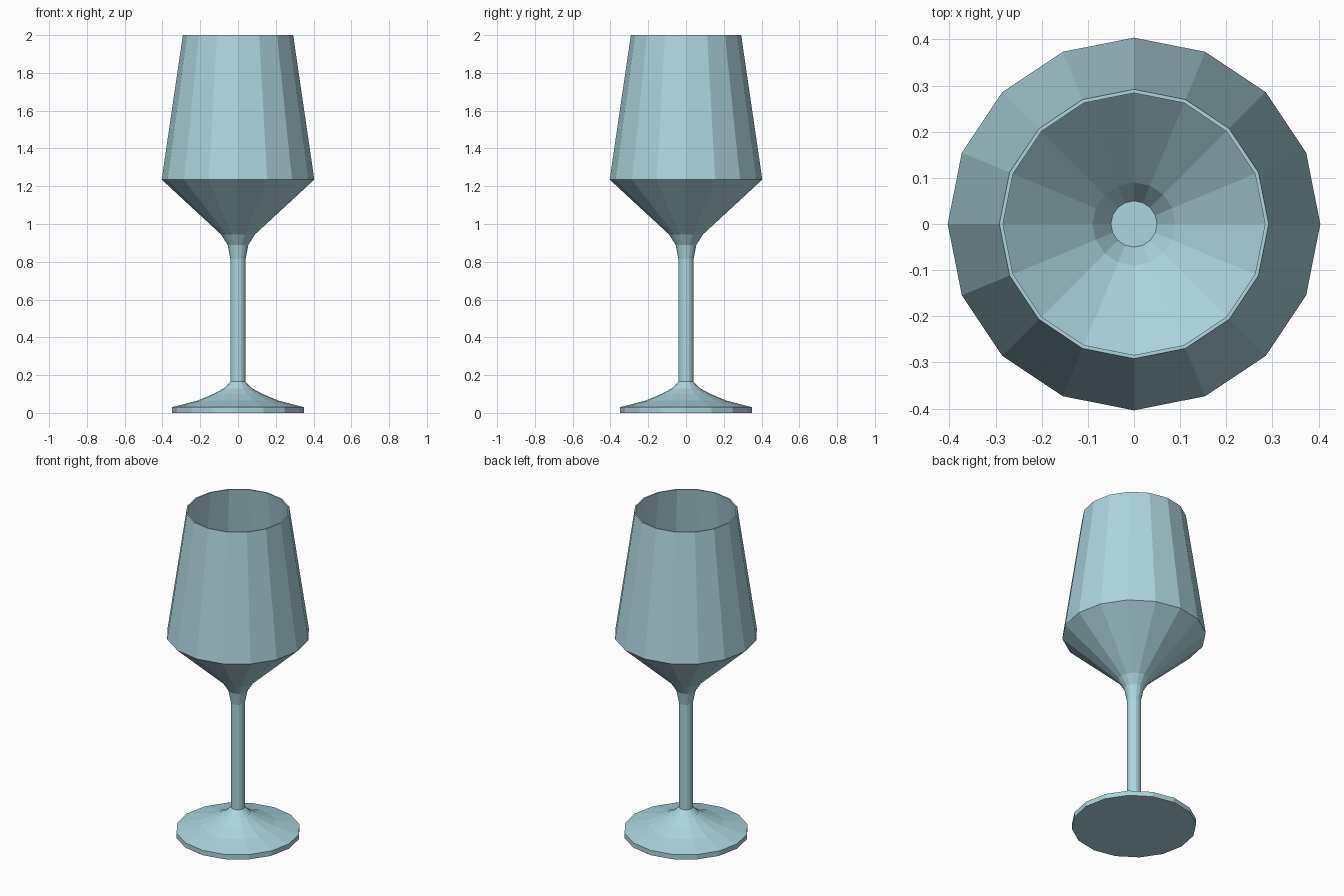
import bpy, bmesh, math

if "Cube" in bpy.data.objects:
    bpy.data.objects.remove(bpy.data.objects["Cube"])

SIDES = 16

# Half profile (radius, height): foot, stem, outer bowl, rim, inner bowl
foot = [(0, 0), (0.35, 0), (0.35, 0.03), (0.215, 0.065), (0.13, 0.10), (0.075, 0.13)]
stem = [(0.04, 0.165), (0.04, 0.815), (0.055, 0.89)]
bowl_outer = [(0.09, 0.945), (0.404, 1.235), (0.292, 2.0)]
bowl_inner = [(0.284, 2.0), (0.395, 1.238), (0.09, 0.956), (0.05, 0.895), (0, 0.895)]


def lathe(name, profile, material):
    """Spin a half profile around z into a closed faceted solid."""
    bm = bmesh.new()
    verts = [bm.verts.new((r, 0, z)) for r, z in profile]
    edges = [bm.edges.new(pair) for pair in zip(verts, verts[1:])]
    bmesh.ops.spin(bm, geom=verts + edges, cent=(0, 0, 0), axis=(0, 0, 1),
                   angle=math.tau, steps=SIDES)
    bmesh.ops.remove_doubles(bm, verts=bm.verts[:], dist=0.0005)
    bmesh.ops.recalc_face_normals(bm, faces=bm.faces[:])
    mesh = bpy.data.meshes.new(name)
    bm.to_mesh(mesh)
    bm.free()
    mesh.materials.append(material)
    obj = bpy.data.objects.new(name, mesh)
    bpy.context.collection.objects.link(obj)
    return obj


# Pale blue glass colour
glass = bpy.data.materials.new("pale_blue_glass")
glass.diffuse_color = (0.42, 0.66, 0.73, 1)
glass.use_nodes = True
glass.node_tree.nodes["Principled BSDF"].inputs["Base Color"].default_value = glass.diffuse_color

# Foot, stem and hollow bowl in one continuous piece
lathe("wine_glass", foot + stem + bowl_outer + bowl_inner, glass)
